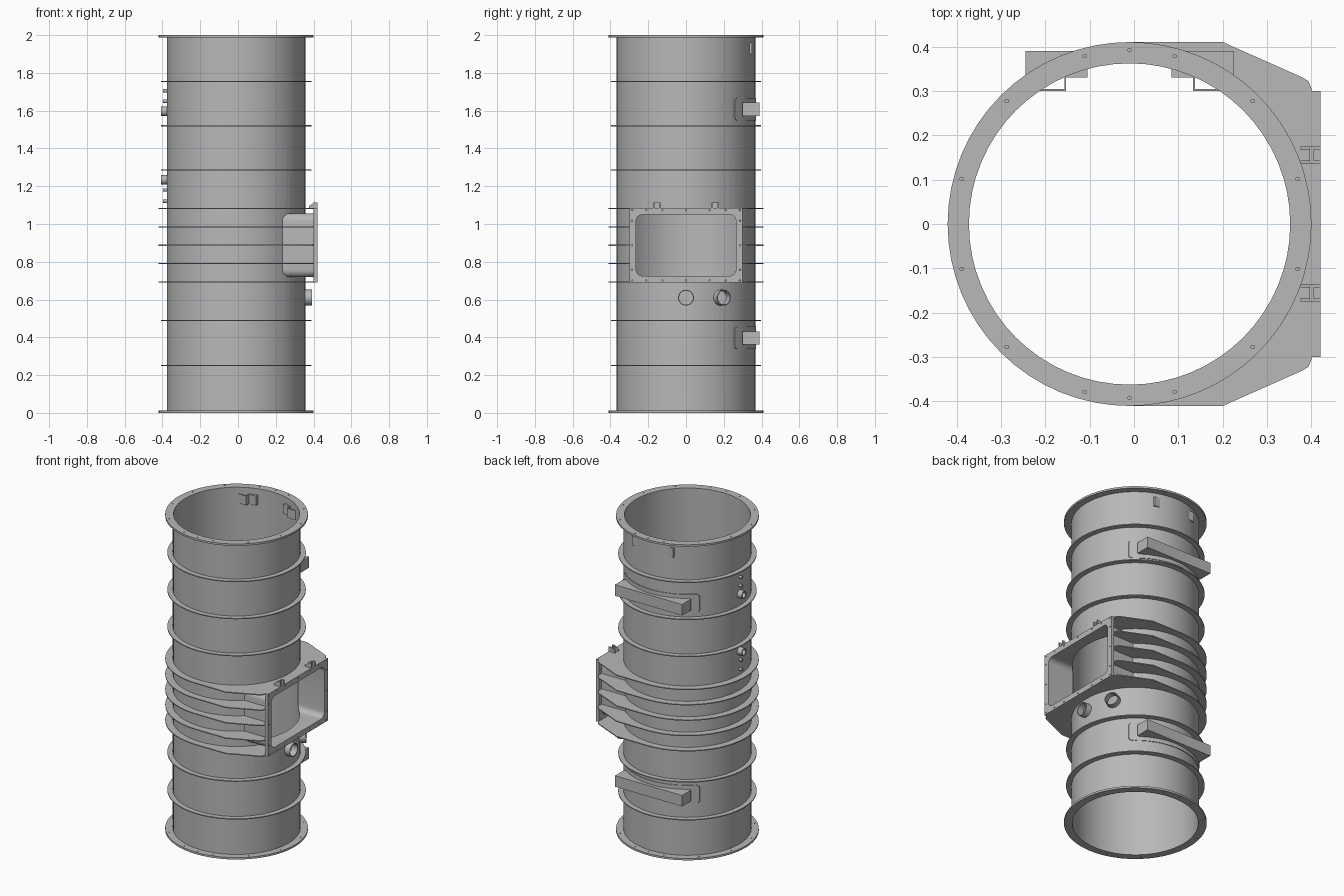
import bpy, bmesh, math
from mathutils import Matrix, Vector

if "Cube" in bpy.data.objects:
    bpy.data.objects.remove(bpy.data.objects["Cube"])

steel = bpy.data.materials.new("grey steel")
steel.use_nodes = True
GREY = (0.48, 0.48, 0.48, 1)
steel.diffuse_color = GREY
steel.node_tree.nodes["Principled BSDF"].inputs["Base Color"].default_value = GREY

CX = -0.01                      # tube axis
R_OUT, R_IN = 0.367, 0.362      # tube wall
R_RING, R_FLANGE = 0.398, 0.41
PORT_Z = 0.8875                 # port centre height
FACE_X = Matrix(((0, 0, 1), (1, 0, 0), (0, 1, 0))).to_4x4()    # local z -> +x
FACE_Y = Matrix(((1, 0, 0), (0, 0, 1), (0, 1, 0))).to_4x4()    # local z -> +y


def circle(r, x=0.0, y=0.0, n=64):
    return arc(r, 0, 360 - 360 / n, n - 1, x, y)


def arc(r, a0, a1, n, x=0.0, y=0.0):
    angles = [math.radians(a0 + (a1 - a0) * i / n) for i in range(n + 1)]
    return [(x + r * math.cos(a), y + r * math.sin(a)) for a in angles]


def rounded(w, h, r):
    pts = []
    for k, (sx, sy) in enumerate(((1, 1), (-1, 1), (-1, -1), (1, -1))):
        pts += arc(r, 90 * k, 90 * k + 90, 6, sx * (w / 2 - r), sy * (h / 2 - r))
    return pts


def rect(w, h):
    return [(-w / 2, -h / 2), (w / 2, -h / 2), (w / 2, h / 2), (-w / 2, h / 2)]


def slab(name, outlines, t, place=(0, 0, 0), turn=Matrix()):
    """Flat part: first outline is the edge, further outlines are holes."""
    curve = bpy.data.curves.new(name, "CURVE")
    curve.dimensions, curve.fill_mode, curve.extrude = "2D", "BOTH", t / 2
    for pts in outlines:
        s = curve.splines.new("POLY")
        s.points.add(len(pts) - 1)
        for p, (x, y) in zip(s.points, pts):
            p.co = (x, y, 0, 1)
        s.use_cyclic_u = True
    tmp = bpy.data.objects.new(name + "_curve", curve)
    bpy.context.collection.objects.link(tmp)
    mesh = bpy.data.meshes.new_from_object(
        tmp.evaluated_get(bpy.context.evaluated_depsgraph_get()))
    bpy.data.objects.remove(tmp)
    bm = bmesh.new()
    bm.from_mesh(mesh)
    bmesh.ops.remove_doubles(bm, verts=bm.verts, dist=1e-5)
    bmesh.ops.transform(bm, matrix=Matrix.Translation(place) @ turn, verts=bm.verts)
    bmesh.ops.recalc_face_normals(bm, faces=bm.faces)
    bm.to_mesh(mesh)
    bm.free()
    mesh.materials.clear()
    mesh.materials.append(steel)
    ob = bpy.data.objects.new(name, mesh)
    bpy.context.collection.objects.link(ob)
    return ob


def carve(ob, cutter, op="DIFFERENCE"):
    m = ob.modifiers.new("carve", "BOOLEAN")
    m.operation, m.object, m.solver = op, cutter, "EXACT"
    bpy.context.view_layer.update()
    mesh = bpy.data.meshes.new_from_object(
        ob.evaluated_get(bpy.context.evaluated_depsgraph_get()))
    ob.modifiers.clear()
    ob.data = mesh
    bpy.data.objects.remove(cutter)


def nozzle(name, angle, z, r, bore, reach):
    """Radial pipe stub that also pierces the tube wall."""
    d = Vector((math.cos(math.radians(angle)), math.sin(math.radians(angle)), 0))
    turn = d.to_track_quat("Z", "Y").to_matrix().to_4x4()
    mid = d * (R_IN + reach) / 2 + Vector((CX, 0, z))
    slab(name, [circle(r, n=32), circle(bore, n=32)], reach - R_IN, mid, turn)
    carve(tube, slab("cutter", [circle(bore, n=32)], 0.1, mid, turn))


# Main tube with the port opening
tube = slab("tube", [circle(R_OUT), circle(R_IN)], 1.99, (CX, 0, 1))
carve(tube, slab("cutter", [rounded(0.53, 0.325, 0.035)], 0.4, (0.35, 0, PORT_Z), FACE_X))

# End flanges with bolt holes
bolt_angles = [15 + 30 * i for i in range(12)] + [90, 270]
bolts = [circle(0.004, 0.392 * math.cos(math.radians(a)),
                0.392 * math.sin(math.radians(a)), 8) for a in bolt_angles]
for name, z in (("bottom_flange", 0.006), ("top_flange", 1.994)):
    slab(name, [circle(R_FLANGE), circle(R_IN)] + bolts, 0.012, (CX, 0, z))

# Plain stiffening rings
for i, z in enumerate((0.25, 0.49, 1.285, 1.52, 1.755)):
    slab(f"stiffening_ring_{i + 1}", [circle(R_RING), circle(R_OUT - 0.002)], 0.006, (CX, 0, z))

# Port ribs reaching out to the port flange
front = [(0.21, -0.41), (0.39, -0.33), (0.403, -0.322), (0.41, -0.305)]
back_side = [(x, -y) for x, y in reversed(front)]
outer = arc(R_FLANGE, 90, 270, 32) + front
for i, z in enumerate((0.693, 1.082)):
    slab(f"port_end_rib_{i + 1}", [outer + back_side, circle(R_OUT - 0.002)], 0.006, (CX, 0, z))
gap = math.degrees(math.asin(0.27 / 0.366))
notch = [(0.41, -0.27)] + arc(0.366, 360 - gap, gap, 48) + [(0.41, 0.27)]
for i, z in enumerate((0.79, 0.8875, 0.985)):
    slab(f"port_middle_rib_{i + 1}", [outer + notch + back_side], 0.006, (CX, 0, z))

# Port duct trimmed to the tube
duct = slab("port_duct", [rounded(0.545, 0.338, 0.04), rounded(0.53, 0.325, 0.035)],
            0.3, (0.26, 0, PORT_Z), FACE_X)
carve(duct, slab("cutter", [circle(R_OUT - 0.003)], 1, (CX, 0, PORT_Z)))

# Port flange with bolt holes
holes = [circle(0.004, y, s * 0.186, 8) for s in (-1, 1)
         for y in (-0.285, -0.21, -0.125, 0, 0.125, 0.21, 0.285)]
holes += [circle(0.004, s * 0.286, z, 8) for s in (-1, 1) for z in (-0.13, 0, 0.13)]
slab("port_flange", [rect(0.6, 0.395), rounded(0.53, 0.325, 0.035)] + holes,
     0.02, (0.41, 0, PORT_Z), FACE_X)

# Lugs above the port: two cheeks and a back plate
lug = [(0.375, 1.082), (0.42, 1.082), (0.42, 1.115), (0.405, 1.115), (0.375, 1.095)]
for side, y in (("right", -0.155), ("left", 0.155)):
    for k in (-1, 1):
        slab(f"{side}_lug_cheek", [lug], 0.008, (0, y + k * 0.016, 0), FACE_Y)
    slab(f"{side}_lug_plate", [rect(0.03, 0.03)], 0.008, (0.4, y, 1.098), FACE_X)

# Rear support beams on curved saddle pads
for name, z in (("lower", 0.397), ("upper", 1.607)):
    beam = slab(name + "_beam", [rect(0.47, 0.09)], 0.07, (CX, 0.345, z))
    carve(beam, slab("cutter", [circle(R_OUT - 0.003)], 1, (CX, 0, z)))
    pad = slab(name + "_saddle_pad", [circle(R_OUT + 0.004), circle(R_OUT - 0.002)],
               0.2, (CX, 0, z))
    carve(pad, slab("cutter", [rounded(0.53, 0.12, 0.02)], 0.4, (CX, 0.35, z), FACE_Y),
          "INTERSECT")

# Pipe stubs below the port and on the opposite side
nozzle("port_side_nozzle", 0, 0.61, 0.042, 0.037, 0.402)
nozzle("angled_nozzle", 30, 0.61, 0.042, 0.037, 0.402)
for i, z in enumerate((1.235, 1.597)):
    nozzle(f"side_nozzle_{i + 1}", 180, z, 0.025, 0.017, 0.397)
for i, z in enumerate((1.12, 1.18, 1.65, 1.705)):
    nozzle(f"small_nozzle_{i + 1}", 180, z, 0.009, 0.005, 0.386)

# Small angle brackets on the inner rear wall
for side, s in (("right", -1), ("left", 1)):
    slab(side + "_bracket_face", [rect(0.06, 0.06)], 0.004,
         (CX + s * 0.175, 0.302, 1.93), FACE_Y)
    slab(side + "_bracket_web", [rect(0.035, 0.06)], 0.004,
         (CX + s * 0.145, 0.317, 1.93), FACE_X)
    slab(side + "_bracket_foot", [rect(0.05, 0.06)], 0.02,
         (CX + s * 0.12, 0.34, 1.93), FACE_Y)

# Smooth the round walls, keep the edges sharp
bpy.ops.object.select_all(action="DESELECT")
for ob in bpy.context.scene.objects:
    if ob.type == "MESH" and steel.name in ob.data.materials:
        ob.select_set(True)
        bpy.context.view_layer.objects.active = ob
bpy.ops.object.shade_smooth_by_angle(angle=math.radians(30))
